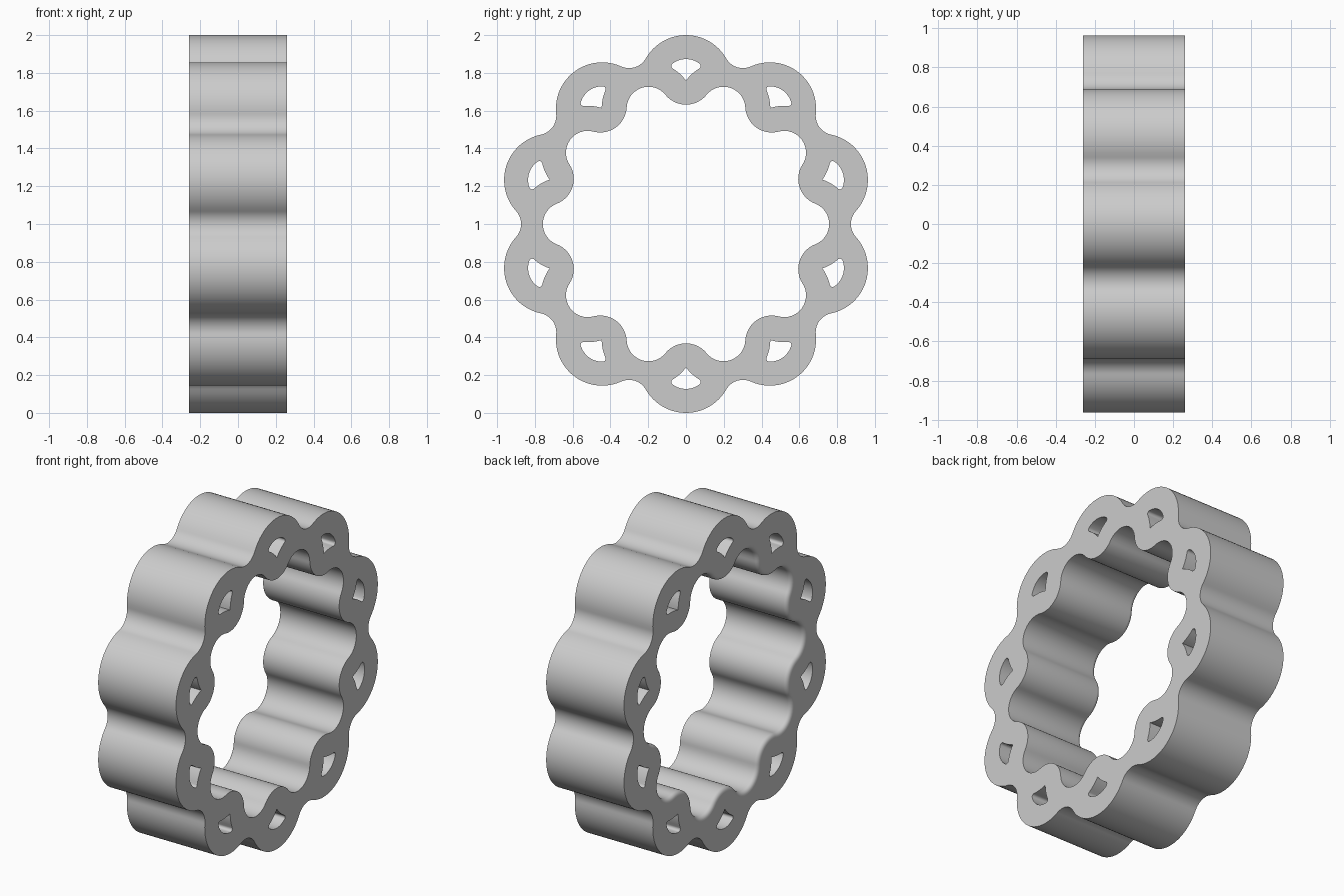
import bpy
import bmesh
import math

if "Cube" in bpy.data.objects:
    bpy.data.objects.remove(bpy.data.objects["Cube"])

# Complex numbers hold the ring section: real = outwards along a lobe, imag = sideways
LOBES = 10
HALF = math.pi / LOBES
WIDTH = 0.26          # half width of the ring
ROUND = 0.025         # rounded inner rim on one side


def polar(r, a):
    return complex(r * math.cos(a), r * math.sin(a))


def phase(z):
    return math.atan2(z.imag, z.real)


def arc(centre, r, a, b, n):
    return [centre + polar(r, a + (b - a) * i / n) for i in range(n + 1)]


def blend(c, r, valley, side):
    """Radius and centre of the arc joining two neighbouring lobes."""
    k = valley ** 2 - 2 * valley * c * math.cos(HALF) + c * c - r * r
    f = k / (2 * r - 2 * side * (valley - c * math.cos(HALF)))
    return f, polar(valley + side * f, HALF)


def scalloped(c, r, valley, side):
    """Closed wavy outline; side is 1 for the outside, -1 for the inside."""
    f, centre = blend(c, r, valley, side)
    t = phase(centre - c)
    start, end = (0, HALF + math.pi) if side > 0 else (math.pi, HALF + 2 * math.pi)
    half = arc(c, r, start, t, 12)[:-1] + arc(centre, f, t + math.pi, end, 8)
    lobe = [p.conjugate() for p in half[:0:-1]] + half[:-1]
    if side < 0:
        # inner half runs the same way round, from valley to valley
        lobe = [p.conjugate() for p in half[:0:-1]] + half[:-1]
    return [p * polar(1, 2 * HALF * k) for k in range(LOBES) for p in lobe]


def window(c, r, centre, b, corner):
    """Fan-shaped opening with rounded shoulders and a pointed foot."""
    d = abs(centre - c)
    r1, r2 = r - corner, b + corner
    a = (r1 * r1 - r2 * r2 + d * d) / (2 * d)
    q = c + (centre - c) / d * complex(a, -math.sqrt(r1 * r1 - a * a))
    foot = complex(centre.real + math.sqrt(b * b - centre.imag ** 2), 0)
    half = (arc(c, r, 0, phase(q - c), 8)[:-1]
            + arc(q, corner, phase(q - c), phase(centre - q), 6)[:-1]
            + arc(centre, b, phase(q - centre), phase(foot - centre), 6))
    return half + [p.conjugate() for p in half[-2:0:-1]]


bm = bmesh.new()
caps = {-1: [], 1: []}


def loft(sections):
    """Join (x, outline) sections into a wall and keep the end edges for the caps."""
    rings = [[bm.verts.new((x, p.imag, 1 + p.real)) for p in pts] for x, pts in sections]
    n = len(rings[0])
    for low, high in zip(rings, rings[1:]):
        for i in range(n):
            j = (i + 1) % n
            bm.faces.new((low[i], low[j], high[j], high[i]))
    for end, ring in ((-1, rings[0]), (1, rings[-1])):
        caps[end] += [bm.edges.get((ring[i], ring[(i + 1) % n])) for i in range(n)]


# Outer wall
outer = scalloped(0.755, 0.245, 0.873, 1)
loft([(-WIDTH, outer), (WIDTH, outer)])

# Inner wall, with its rounded rim
C_IN, R_IN, V_IN = 0.772, 0.14, 0.758
sections = []
for i in range(6):
    a = math.pi / 2 * i / 5
    e = ROUND * (1 - math.sin(a))
    sections.append((-WIDTH + ROUND * (1 - math.cos(a)),
                     scalloped(C_IN, R_IN - e, V_IN + e, -1)))
sections.append((WIDTH, sections[-1][1]))
loft(sections)

# Openings through every lobe
hole = window(0.755, 0.118, blend(C_IN, R_IN, V_IN, -1)[1], 0.248, 0.015)
for k in range(LOBES):
    pts = [p * polar(1, 2 * HALF * k) for p in hole]
    loft([(-WIDTH, pts), (WIDTH, pts)])

# Flat end faces
for end, edges in caps.items():
    bmesh.ops.triangle_fill(bm, edges=edges, use_beauty=True, normal=(end, 0, 0))
bmesh.ops.recalc_face_normals(bm, faces=bm.faces)

mesh = bpy.data.meshes.new("scalloped_ring")
bm.to_mesh(mesh)
bm.free()
ring = bpy.data.objects.new("scalloped_ring", mesh)
bpy.context.collection.objects.link(ring)

# Plain grey
grey = bpy.data.materials.new("light_grey")
grey.use_nodes = True
colour = (0.6, 0.6, 0.6, 1)
grey.diffuse_color = colour
grey.node_tree.nodes["Principled BSDF"].inputs["Base Color"].default_value = colour
mesh.materials.append(grey)

# Smooth walls, flat end faces
bpy.ops.object.select_all(action="DESELECT")
ring.select_set(True)
bpy.context.view_layer.objects.active = ring
bpy.ops.object.shade_smooth_by_angle(angle=math.radians(30))
for face in mesh.polygons:
    if abs(face.normal.x) > 0.999:
        face.use_smooth = False
